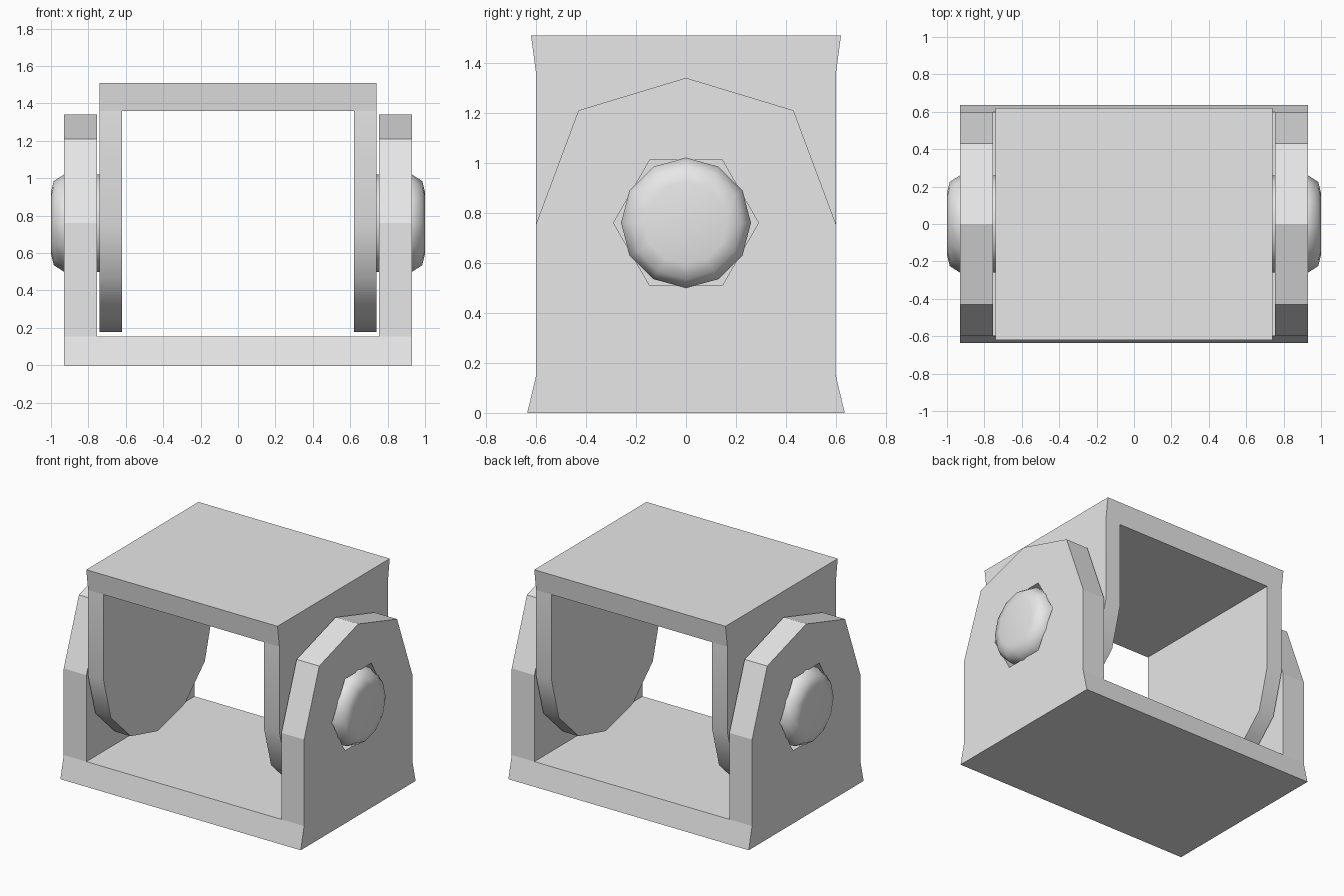
import bpy, bmesh, math
from mathutils import Vector

if "Cube" in bpy.data.objects:
    bpy.data.objects.remove(bpy.data.objects["Cube"])

AXIS_Z = 0.76  # height of the pivot axis

grey = bpy.data.materials.new("plain grey")
grey.diffuse_color = (0.8, 0.8, 0.8, 1)
grey.use_nodes = True
grey.node_tree.nodes["Principled BSDF"].inputs["Base Color"].default_value = grey.diffuse_color


def finish(bm, name, smooth=None):
    bmesh.ops.recalc_face_normals(bm, faces=bm.faces)
    mesh = bpy.data.meshes.new(name)
    bm.to_mesh(mesh)
    bm.free()
    mesh.materials.append(grey)
    obj = bpy.data.objects.new(name, mesh)
    bpy.context.collection.objects.link(obj)
    if smooth:
        bpy.ops.object.select_all(action='DESELECT')
        obj.select_set(True)
        bpy.context.view_layer.objects.active = obj
        bpy.ops.object.shade_smooth_by_angle(angle=math.radians(smooth))
    return obj


def plate(name, x0, x1, loops, smooth=None):
    """Extrude a (y, z) outline, with optional hole loops, from x0 to x1."""
    bm = bmesh.new()
    edges = []
    for loop in loops:
        vs = [bm.verts.new((x0, y, z)) for y, z in loop]
        edges += [bm.edges.new((vs[i], vs[(i + 1) % len(vs)])) for i in range(len(vs))]
    if len(loops) == 1:
        bm.faces.new(vs)
    else:
        bmesh.ops.triangle_fill(bm, use_beauty=True, edges=edges, normal=Vector((1, 0, 0)))
    ext = bmesh.ops.extrude_face_region(bm, geom=bm.faces[:], use_keep_orig=True)
    moved = [g for g in ext["geom"] if isinstance(g, bmesh.types.BMVert)]
    bmesh.ops.translate(bm, verts=moved, vec=(x1 - x0, 0, 0))
    return finish(bm, name, smooth)


def lathe(name, side, profile, n=12):
    """Revolve (x, radius) points around the pivot axis and cap both ends."""
    bm = bmesh.new()
    rings = [[bm.verts.new((side * x, r * math.sin(k * math.tau / n),
                            AXIS_Z + r * math.cos(k * math.tau / n)))
              for k in range(n)] for x, r in profile]
    for a, b in zip(rings, rings[1:]):
        for k in range(n):
            bm.faces.new((a[k], a[(k + 1) % n], b[(k + 1) % n], b[k]))
    bm.faces.new(rings[0])
    bm.faces.new(rings[-1])
    return finish(bm, name, 50)


# Flared base and top plates
plate("base_plate", -0.93, 0.93, [[(-0.635, 0), (0.635, 0), (0.598, 0.155), (-0.598, 0.155)]])
plate("top_plate", -0.74, 0.74, [[(-0.6, 1.36), (0.6, 1.36), (0.62, 1.51), (-0.62, 1.51)]])

# Arm outlines: faceted lower arm with hexagonal hole, rounded upper arm
lower = [(-0.598, 0.155), (0.598, 0.155), (0.598, AXIS_Z), (0.43, 1.21),
         (0, 1.34), (-0.43, 1.21), (-0.598, AXIS_Z)]
hexagon = [(0.29 * math.cos(k * math.pi / 3), AXIS_Z + 0.29 * math.sin(k * math.pi / 3))
           for k in range(6)]
upper = [(0.6, 1.36), (-0.6, 1.36)] + [
    (-0.6 * math.cos(k * math.pi / 6), AXIS_Z - 0.583 * math.sin(k * math.pi / 6))
    for k in range(7)]

for side, tag in ((-1, "left"), (1, "right")):
    plate("lower_arm_" + tag, side * 0.755, side * 0.93, [lower, hexagon])
    plate("upper_arm_" + tag, side * 0.62, side * 0.74, [upper], 40)
    # Rounded pivot bolt
    lathe("pivot_bolt_" + tag, side,
          [(0.70, 0.26), (0.93, 0.26), (0.985, 0.225), (1.0, 0.165)])
